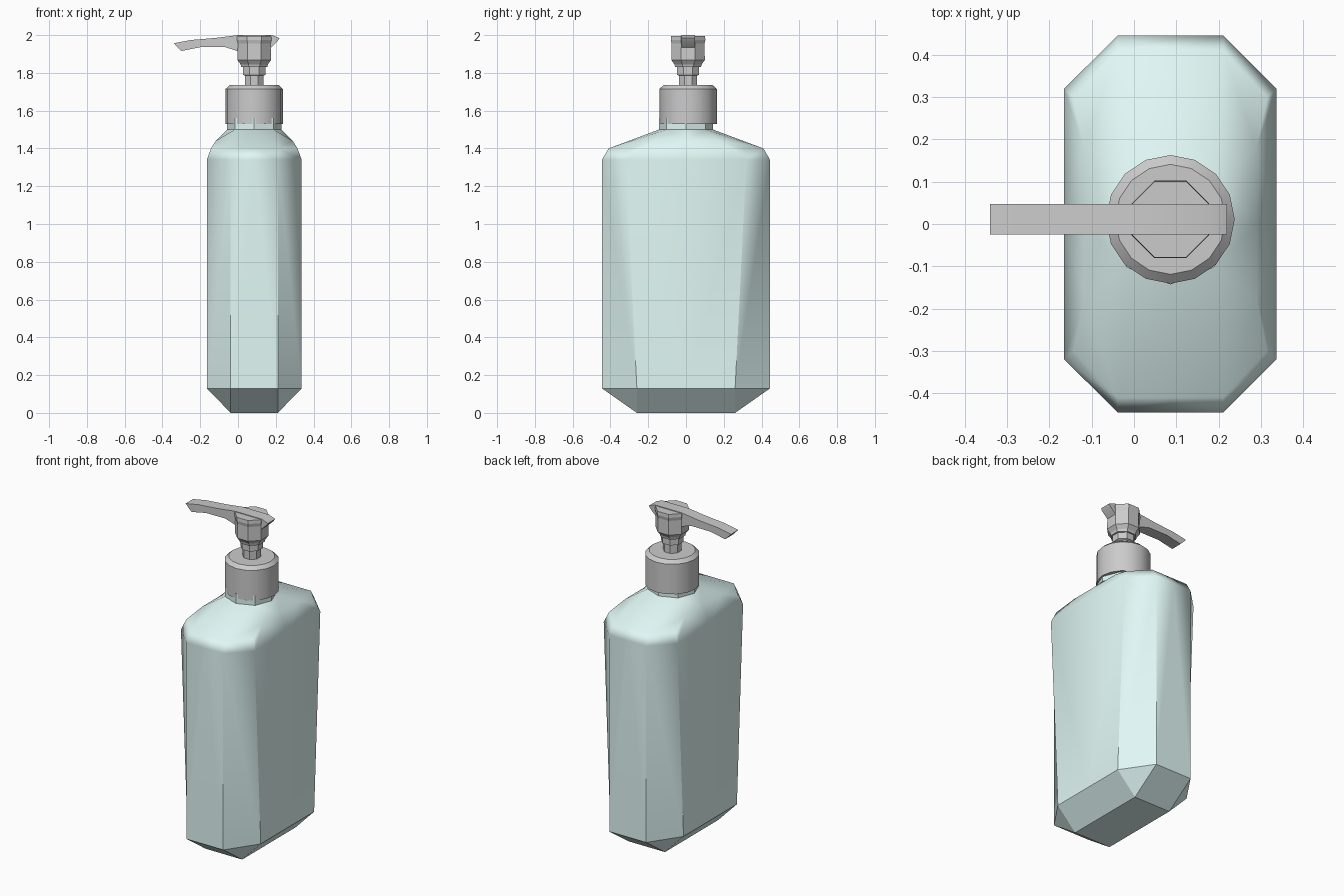
import bpy, bmesh, math

if "Cube" in bpy.data.objects:
    bpy.data.objects.remove(bpy.data.objects["Cube"])

CX, CY = 0.086, 0.011   # pump axis


def make_object(name, bm):
    bmesh.ops.recalc_face_normals(bm, faces=bm.faces[:])
    mesh = bpy.data.meshes.new(name)
    bm.to_mesh(mesh)
    bm.free()
    obj = bpy.data.objects.new(name, mesh)
    bpy.context.collection.objects.link(obj)
    return obj


def smooth(obj, degrees):
    bpy.ops.object.select_all(action='DESELECT')
    obj.select_set(True)
    bpy.context.view_layer.objects.active = obj
    bpy.ops.object.shade_smooth_by_angle(angle=math.radians(degrees))


def turned(name, profile, sides, turn=0.0):
    """Closed stack of regular rings from (radius, z) pairs."""
    bm = bmesh.new()
    rings = []
    for r, z in profile:
        angles = [2 * math.pi * (i + turn) / sides for i in range(sides)]
        rings.append([bm.verts.new((CX + r * math.cos(a), CY + r * math.sin(a), z)) for a in angles])
    for a, b in zip(rings, rings[1:]):
        for i in range(sides):
            j = (i + 1) % sides
            bm.faces.new((a[i], a[j], b[j], b[i]))
    bm.faces.new(rings[0])
    bm.faces.new(rings[-1])
    return make_object(name, bm)


# Bottle: one quarter described as faces, mirrored into four and welded
wide_low, end_low = (.251, .26, .13), (.125, .445, .13)
wide_top, end_top = (.251, .32, 1.34), (.125, .445, 1.34)
wide_sh, end_sh, side_sh = (.229, .30, 1.40), (.125, .41, 1.40), (.204, .18, 1.44)
base = (.125, .26, 0)
neck = [(.143, 0, 1.50), (.103, .103, 1.50), (0, .143, 1.50)]
rim = [(x, y, 1.56) for x, y, z in neck]


def on_x(p):
    return (0, p[1], p[2])


def on_y(p):
    return (p[0], 0, p[2])


quarter = [
    [(0, 0, 0), on_y(base), base, on_x(base)],
    [on_y(base), base, wide_low, on_y(wide_low)],
    [base, wide_low, end_low],
    [base, end_low, on_x(end_low), on_x(base)],
    [on_y(wide_low), wide_low, wide_top, on_y(wide_top)],
    [wide_low, end_low, end_top, wide_top],
    [end_low, on_x(end_low), on_x(end_top), end_top],
    [on_y(wide_top), wide_top, side_sh, on_y(side_sh)],
    [wide_top, wide_sh, side_sh],
    [wide_top, end_top, end_sh, wide_sh],
    [end_top, on_x(end_top), on_x(end_sh), end_sh],
    [on_y(side_sh), side_sh, neck[1], neck[0]],
    [side_sh, wide_sh, end_sh, neck[1]],
    [end_sh, on_x(end_sh), neck[2], neck[1]],
    [neck[0], neck[1], rim[1], rim[0]],
    [neck[1], neck[2], rim[2], rim[1]],
    [(0, 0, 1.56), *rim],
]
bm = bmesh.new()
for sx in (-1, 1):
    for sy in (-1, 1):
        for face in quarter:
            bm.faces.new([bm.verts.new((CX + sx * x, sy * y, z)) for x, y, z in face])
bmesh.ops.remove_doubles(bm, verts=bm.verts[:], dist=1e-4)
bmesh.ops.dissolve_limit(bm, angle_limit=.01, verts=bm.verts[:], edges=bm.edges[:])
bmesh.ops.recalc_face_normals(bm, faces=bm.faces[:])
for f in bm.faces:
    f.smooth = True
for e in bm.edges:
    zs = [v.co.z for v in e.verts]
    e.smooth = min(zs) > 1.33 and max(zs) < 1.51 and not (min(zs) > 1.49)
bottle = make_object("bottle", bm)
bottle.modifiers.new("weighted", 'WEIGHTED_NORMAL').keep_sharp = True
mat = bpy.data.materials.new("pale_aqua")
mat.diffuse_color = (.75, .94, .92, 1)
mat.use_nodes = True
mat.node_tree.nodes["Principled BSDF"].inputs["Base Color"].default_value = mat.diffuse_color
bottle.data.materials.append(mat)

# Screw collar
smooth(turned("collar", [(.152, 1.53), (.152, 1.715), (.13, 1.735)], 16), 30)

# Stepped stem
turned("stem", [(.052, 1.70), (.052, 1.785), (.064, 1.79), (.064, 1.835)], 8, .5)

# Octagonal pump head
turned("pump_head", [(.074, 1.83), (.078, 1.845), (.096, 1.868), (.094, 1.955),
                     (.099, 1.975), (.097, 1.996)], 8, .5)

# Spout and rear thumb lip: side profile extruded across y
profile = [(-.34, 1.957), (-.30, 1.916), (-.20, 1.936), (-.07, 1.937), (0, 1.915),
           (.17, 1.93), (.21, 1.968), (.22, 1.984), (.18, 2.0), (0, 2.0),
           (-.12, 1.985), (-.25, 1.974)]
bm = bmesh.new()
near, far = [[bm.verts.new((x, CY + s * .036, z)) for x, z in profile] for s in (-1, 1)]
bm.faces.new(near)
bm.faces.new(far)
for i in range(len(profile)):
    j = (i + 1) % len(profile)
    bm.faces.new((near[i], near[j], far[j], far[i]))
smooth(make_object("spout", bm), 25)
